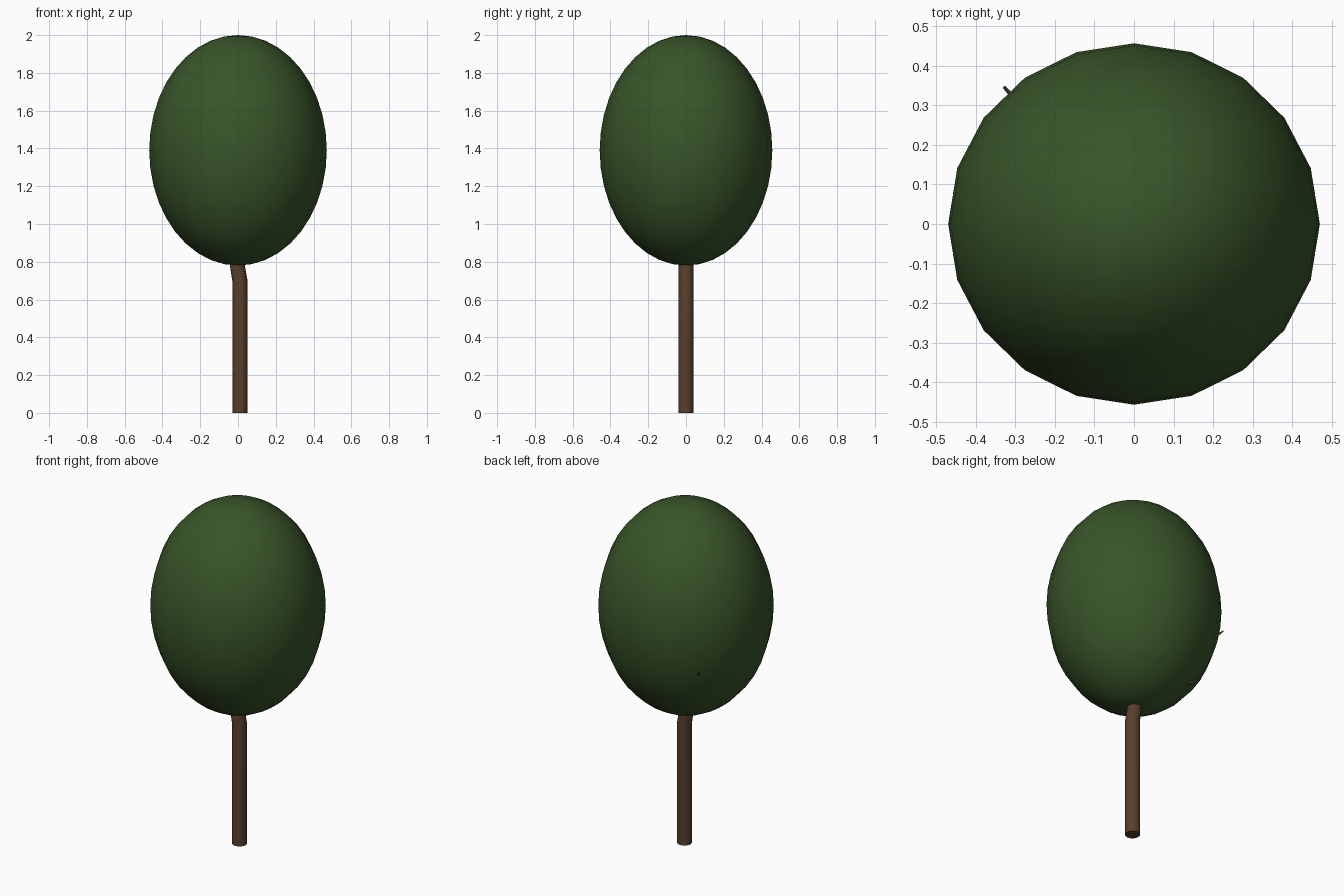
import bpy, bmesh
from math import cos, sin, tau
from mathutils import Vector

if "Cube" in bpy.data.objects:
    bpy.data.objects.remove(bpy.data.objects["Cube"])


def material(name, rgb):
    m = bpy.data.materials.new(name)
    m.diffuse_color = (*rgb, 1)
    m.use_nodes = True
    m.node_tree.nodes["Principled BSDF"].inputs["Base Color"].default_value = m.diffuse_color
    return m


def finish(obj, mat, angle=0.8):
    obj.data.materials.append(mat)
    bpy.ops.object.select_all(action='DESELECT')
    obj.select_set(True)
    bpy.context.view_layer.objects.active = obj
    bpy.ops.object.shade_smooth_by_angle(angle=angle)


def limb(name, path, radii, sides, mat):
    """Tapered tube with capped ends that follows a path."""
    pts = [Vector(p) for p in path]
    bm = bmesh.new()
    rings = []
    for i, p in enumerate(pts):
        d = (pts[min(i + 1, len(pts) - 1)] - pts[max(i - 1, 0)]).normalized()
        q = Vector((0, 0, 1)).rotation_difference(d)
        rings.append([bm.verts.new(p + q @ Vector((radii[i] * cos(tau * k / sides),
                                                   radii[i] * sin(tau * k / sides), 0)))
                      for k in range(sides)])
    for a, b in zip(rings, rings[1:]):
        for k in range(sides):
            n = (k + 1) % sides
            bm.faces.new((a[k], a[n], b[n], b[k]))
    bm.faces.new(rings[0][::-1])
    bm.faces.new(rings[-1])
    mesh = bpy.data.meshes.new(name)
    bm.to_mesh(mesh)
    bm.free()
    obj = bpy.data.objects.new(name, mesh)
    bpy.context.collection.objects.link(obj)
    finish(obj, mat)


bark = material("bark", (0.10, 0.05, 0.025))
leaf = material("leaf", (0.04, 0.09, 0.022))

# Egg-shaped crown
bpy.ops.mesh.primitive_uv_sphere_add(segments=20, ring_count=20, radius=1, location=(0, 0, 1.39))
crown = bpy.context.object
crown.name = "crown"
crown.scale = (0.47, 0.457, 0.61)
finish(crown, leaf)

# Trunk, straight and then leaning slightly left into the crown
limb("trunk", [(0.01, 0, 0), (0.01, 0, 0.35), (0.01, 0, 0.70), (-0.02, 0, 0.88)],
     [0.04, 0.04, 0.04, 0.038], 16, bark)

# Two thin branches whose tips poke out at the back left
for name, base, tip in (("lower_branch", (-0.01, 0, 0.82), (-0.25, 0.24, 0.94)),
                        ("upper_branch", (-0.02, 0, 0.86), (-0.328, 0.346, 1.22))):
    limb(name, [base, tip], [0.03, 0.004], 8, bark)
